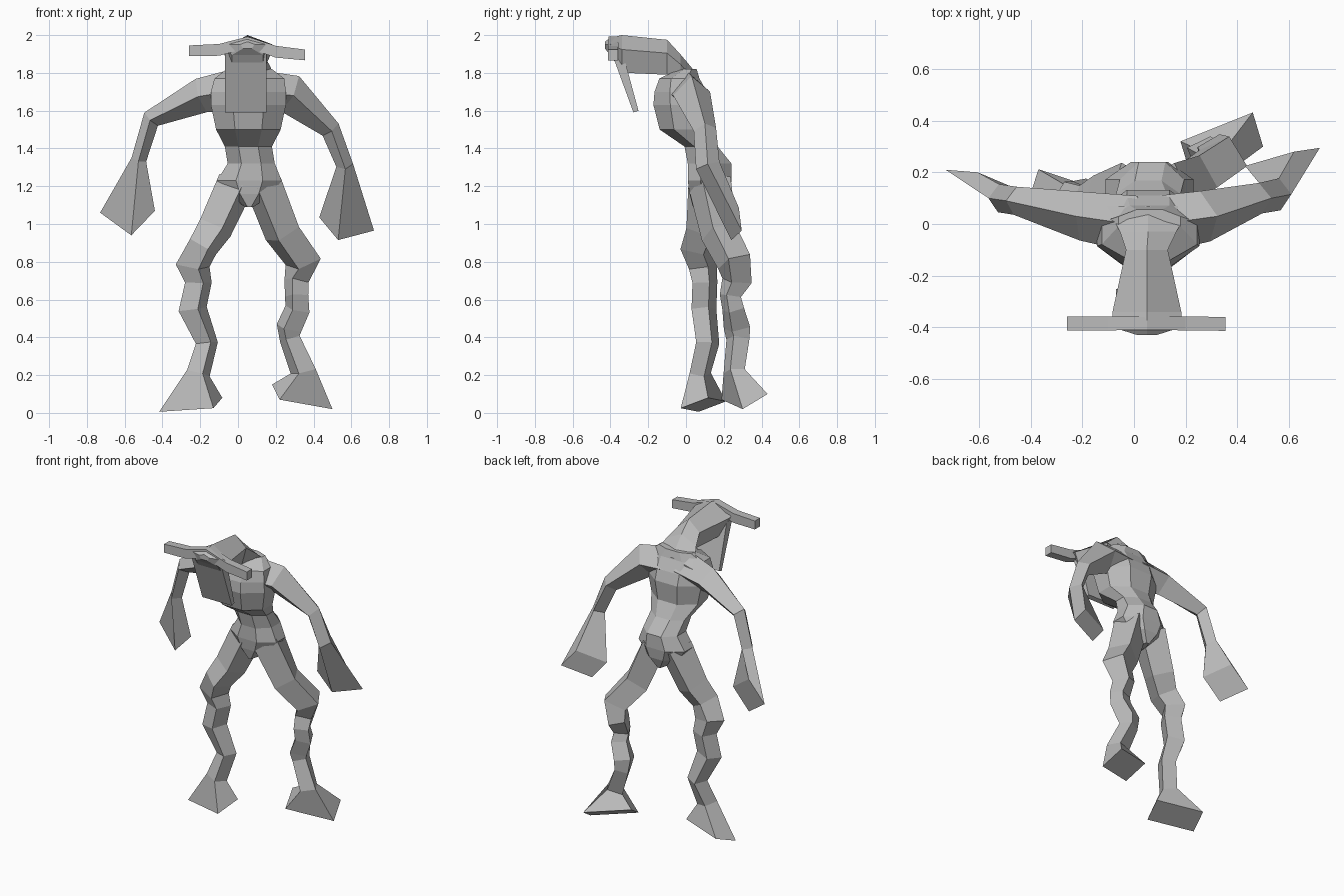
import bpy
import bmesh
from math import cos, sin, tau, radians
from mathutils import Vector

if "Cube" in bpy.data.objects:
    bpy.data.objects.remove(bpy.data.objects["Cube"])

X_AXIS, Y_AXIS, Z_AXIS = (Vector([float(c) for c in row]) for row in ("100", "010", "001"))

# One plain grey for the whole figure
grey = bpy.data.materials.new("clay_grey")
grey.use_nodes = True
colour = (0.5, 0.5, 0.5, 1.0)
grey.diffuse_color = colour
grey.node_tree.nodes["Principled BSDF"].inputs["Base Color"].default_value = colour


def hoop(centre, u, v, sides, turn=0.0):
    """Points of one cross-section, spanned by the half-axes u and v."""
    angles = [turn + tau * k / sides for k in range(sides)]
    return [centre + u * cos(a) + v * sin(a) for a in angles]


def loft(name, stations, sides, side_axis=Y_AXIS, turn=0.0, normal=None, end=None):
    """Skin cross-sections (x, y, z, half-size across, half-size along side_axis).

    Sections face along the path unless a fixed normal is given.
    The optional end is (centre, u, v) of a tilted closing section.
    """
    centres = [Vector(s[:3]) for s in stations]
    path = centres + ([Vector(end[0])] if end else [])
    sections = []
    for i, (centre, station) in enumerate(zip(centres, stations)):
        following = path[min(i + 1, len(path) - 1)]
        n = normal or (following - path[max(i - 1, 0)]).normalized()
        u = n.cross(side_axis).normalized()
        v = u.cross(n).normalized()
        sections.append(hoop(centre, u * station[3], v * station[4], sides, turn))
    if end:
        sections.append(hoop(*(Vector(part) for part in end), sides))

    bm = bmesh.new()
    rings = [[bm.verts.new(p) for p in section] for section in sections]
    for low, high in zip(rings, rings[1:]):
        for k in range(sides):
            j = (k + 1) % sides
            bm.faces.new((low[k], low[j], high[j], high[k]))
    bm.faces.new(rings[0])
    bm.faces.new(rings[-1])
    bmesh.ops.recalc_face_normals(bm, faces=bm.faces)

    mesh = bpy.data.meshes.new(name)
    bm.to_mesh(mesh)
    bm.free()
    mesh.materials.append(grey)
    obj = bpy.data.objects.new(name, mesh)
    bpy.context.collection.objects.link(obj)
    return obj


# Pelvis narrowing to the crotch, waist, ribcage and shoulders
loft("torso", [
    (.06, .12, 1.09, .025, .09),
    (.06, .125, 1.16, .13, .115),
    (.06, .125, 1.23, .185, .125),
    (.07, .125, 1.32, .135, .125),
    (.055, .08, 1.41, .135, .095),
    (.055, -.01, 1.5, .185, .14),
    (.055, -.02, 1.63, .215, .165),
    (.055, -.028, 1.7, .215, .15),
    (.06, -.035, 1.77, .2, .115),
    (.06, .01, 1.82, .13, .05),
], sides=8, turn=radians(22.5), normal=Z_AXIS)

# Neck running forward into a ridged head
loft("head", [
    (.055, .07, 1.72, .06, .17),
    (.055, -.03, 1.822, .077, .115),
    (.05, -.1, 1.873, .102, .085),
    (.05, -.34, 1.89, .11, .14),
    (.05, -.4, 1.935, .05, .14),
    (.05, -.43, 1.945, .02, .04),
], sides=5, side_axis=X_AXIS, normal=-Y_AXIS)

# Horizontal bar across the brow, rising to a peak
loft("brow_bar", [
    (-.26, -.385, 1.917, .04, .038),
    (-.1, -.385, 1.922, .044, .038),
    (.05, -.385, 1.962, .042, .036),
    (.2, -.385, 1.912, .044, .038),
    (.355, -.387, 1.895, .04, .038),
], sides=4, turn=radians(45), normal=X_AXIS)

# Flat slab hanging in front of the chest
loft("face_plate", [
    (.04, -.365, 1.91, .04, .155),
    (.04, -.265, 1.595, .02, .155),
], sides=4, side_axis=X_AXIS, turn=radians(45))

# Arms, each ending in a flared paddle hand
loft("left_arm", [
    (.1, 0, 1.7, .115, .11),
    (.275, .03, 1.69, .105, .1),
    (.49, .1, 1.5, .053, .06),
    (.565, .115, 1.31, .045, .065),
], sides=4, end=((.575, .26, 1), (.145, .035, -.035), (.045, .02, .085)))

loft("right_arm", [
    (0, 0, 1.71, .115, .11),
    (-.195, .03, 1.68, .093, .095),
    (-.46, .09, 1.555, .05, .055),
    (-.525, .1, 1.34, .04, .055),
], sides=4, end=((-.585, .17, 1.065), (.145, -.04, .005), (-.02, .03, .125)))

# Knobbly legs, each ending in a flared foot
loft("left_leg", [
    (.13, .125, 1.22, .105, .12),
    (.235, .175, .95, .1, .1),
    (.345, .255, .8, .1, .095),
    (.31, .27, .7, .068, .083),
    (.31, .235, .62, .066, .06),
    (.315, .25, .55, .07, .062),
    (.27, .27, .45, .072, .075),
    (.275, .275, .39, .058, .065),
    (.345, .255, .22, .072, .06),
], sides=4, turn=radians(-20), end=((.34, .31, .085), (.16, -.01, -.065), (.12, .122, .015)))

loft("right_leg", [
    (-.01, .125, 1.22, .105, .12),
    (-.12, .095, .98, .098, .1),
    (-.185, .06, .88, .085, .095),
    (-.24, .09, .78, .095, .08),
    (-.21, .1, .69, .075, .07),
    (-.24, .095, .55, .08, .07),
    (-.165, .115, .37, .062, .065),
    (-.21, .075, .21, .066, .06),
], sides=4, turn=radians(20), end=((-.25, .092, .043), (.167, .025, .037), (-.12, .12, .018)))
